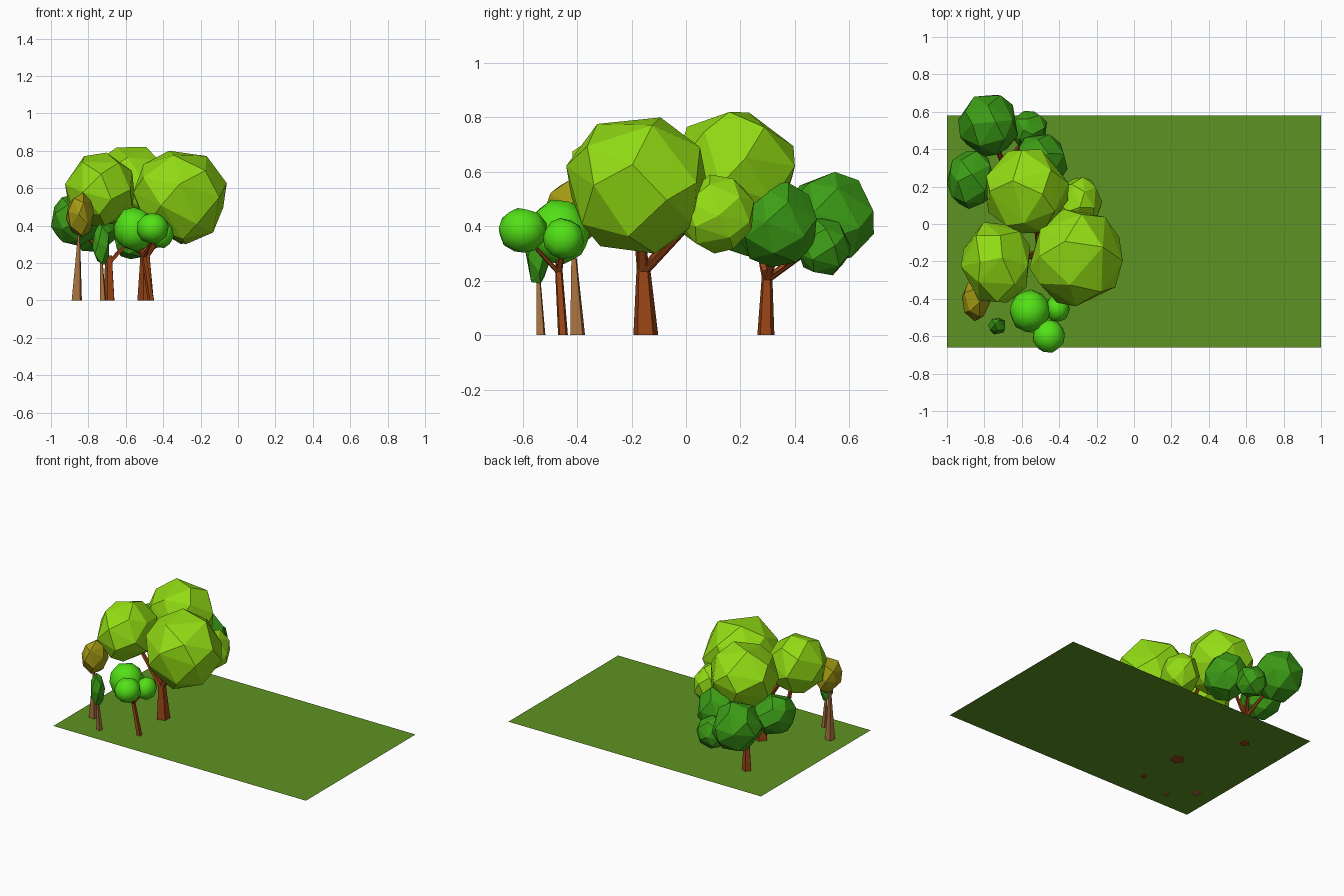
import bpy, bmesh, math, random
from mathutils import Vector

if "Cube" in bpy.data.objects:
    bpy.data.objects.remove(bpy.data.objects["Cube"])

random.seed(7)


def material(name, rgb):
    m = bpy.data.materials.new(name)
    m.diffuse_color = (*rgb, 1)
    m.use_nodes = True
    m.node_tree.nodes["Principled BSDF"].inputs["Base Color"].default_value = m.diffuse_color
    return m


GRASS = material("grass green", (0.11, 0.29, 0.016))
LIME = material("lime leaves", (0.29, 0.72, 0.007))
DARK = material("dark green leaves", (0.045, 0.34, 0.008))
BRIGHT = material("bright green leaves", (0.085, 0.75, 0.008))
OLIVE = material("olive yellow leaves", (0.37, 0.32, 0.007))
BROWN = material("red brown bark", (0.32, 0.06, 0.008))
TAN = material("tan bark", (0.40, 0.17, 0.05))


def finish(bm, name, mat, smooth=False):
    bmesh.ops.recalc_face_normals(bm, faces=bm.faces)
    for f in bm.faces:
        f.smooth = smooth
    me = bpy.data.meshes.new(name)
    bm.to_mesh(me)
    bm.free()
    me.materials.append(mat)
    ob = bpy.data.objects.new(name, me)
    bpy.context.collection.objects.link(ob)
    return ob


def leaves(name, mat, centre, half, count=24, smooth=False):
    """Faceted leaf clump: hull of evenly spread, jittered points fitted to a box."""
    pts = []
    turn = random.uniform(0, 6.28)
    for i in range(count):
        z = 1 - 2 * (i + 0.5) / count
        r = math.sqrt(1 - z * z)
        a = i * 2.39996 + turn
        j = 0.0 if smooth else 0.13
        p = Vector((r * math.cos(a), r * math.sin(a), z))
        p += Vector([random.uniform(-j, j) for _ in range(3)])
        pts.append(p.normalized())
    lo = [min(p[k] for p in pts) for k in range(3)]
    hi = [max(p[k] for p in pts) for k in range(3)]
    bm = bmesh.new()
    for p in pts:
        bm.verts.new([centre[k] + half[k] * (2 * (p[k] - lo[k]) / (hi[k] - lo[k]) - 1)
                      for k in range(3)])
    bmesh.ops.convex_hull(bm, input=bm.verts)
    finish(bm, name, mat, smooth)


def limb(name, mat, path, sides=5):
    """Tapered trunk or branch through (x, y, z, radius) stations."""
    bm = bmesh.new()
    rings = []
    for x, y, z, r in path:
        rings.append([bm.verts.new((x + r * math.cos(math.tau * k / sides + 0.6),
                                    y + r * math.sin(math.tau * k / sides + 0.6), z))
                      for k in range(sides)])
    for a, b in zip(rings, rings[1:]):
        for k in range(sides):
            n = (k + 1) % sides
            bm.faces.new((a[k], a[n], b[n], b[k]))
    bm.faces.new(rings[0])
    bm.faces.new(rings[-1])
    finish(bm, name, mat)


# Flat lawn
bm = bmesh.new()
bm.faces.new([bm.verts.new(c) for c in
              ((-1, -.66, .007), (1, -.66, .007), (1, .58, .007), (-1, .58, .007))])
finish(bm, "lawn", GRASS)

# Large lime tree
limb("large_trunk", BROWN, [(-.49, -.148, 0, .048), (-.495, -.157, .25, .026)])
for i, (x, y, z) in enumerate([(-.36, -.17, .45), (-.53, .04, .50),
                               (-.66, -.19, .50), (-.36, .03, .42)]):
    limb(f"large_branch_{i}", BROWN, [(-.495, -.157, .23, .024), (x, y, z, .012)])
for i, (c, h) in enumerate([
        ((-.31, -.18, .55), (.25, .26, .25)),
        ((-.57, .175, .605), (.22, .225, .215)),
        ((-.74, -.205, .595), (.185, .215, .195)),
        ((-.285, .11, .445), (.115, .14, .145))]):
    leaves(f"large_leaves_{i}", LIME, c, h)

# Dark green tree at the back
limb("back_trunk", BROWN, [(-.688, .293, 0, .033), (-.69, .298, .24, .019)])
for i, (x, y, z) in enumerate([(-.76, .48, .38), (-.85, .25, .40),
                               (-.54, .34, .36), (-.58, .47, .32)]):
    limb(f"back_branch_{i}", BROWN, [(-.69, .298, .20, .018), (x, y, z, .009)])
for i, (c, h) in enumerate([
        ((-.78, .525, .43), (.16, .165, .17)),
        ((-.87, .235, .43), (.13, .155, .14)),
        ((-.50, .33, .41), (.145, .15, .16)),
        ((-.565, .51, .325), (.10, .095, .105))]):
    leaves(f"back_leaves_{i}", DARK, c, h)

# Small bright tree with rounder, softly shaded leaves
limb("front_trunk", BROWN, [(-.464, -.452, 0, .019), (-.505, -.468, .25, .014)])
for i, (x, y, z) in enumerate([(-.54, -.47, .33), (-.45, -.57, .34), (-.42, -.45, .34)]):
    limb(f"front_branch_{i}", BROWN, [(-.503, -.467, .23, .013), (x, y, z, .008)])
for i, (c, h) in enumerate([
        ((-.555, -.465, .38), (.11, .115, .118)),
        ((-.455, -.60, .385), (.085, .088, .082)),
        ((-.41, -.45, .355), (.065, .075, .075))]):
    leaves(f"front_leaves_{i}", BRIGHT, c, h, 36, True)

# Two slim saplings on tan trunks
limb("olive_sapling_trunk", TAN, [(-.862, -.398, 0, .033), (-.85, -.415, .36, .006)], 4)
leaves("olive_sapling_leaves", OLIVE, (-.845, -.415, .455), (.075, .105, .12), 20)
limb("green_sapling_trunk", TAN, [(-.722, -.533, 0, .02), (-.732, -.543, .23, .008)], 4)
leaves("green_sapling_leaves", DARK, (-.735, -.545, .30), (.045, .045, .11), 16)
